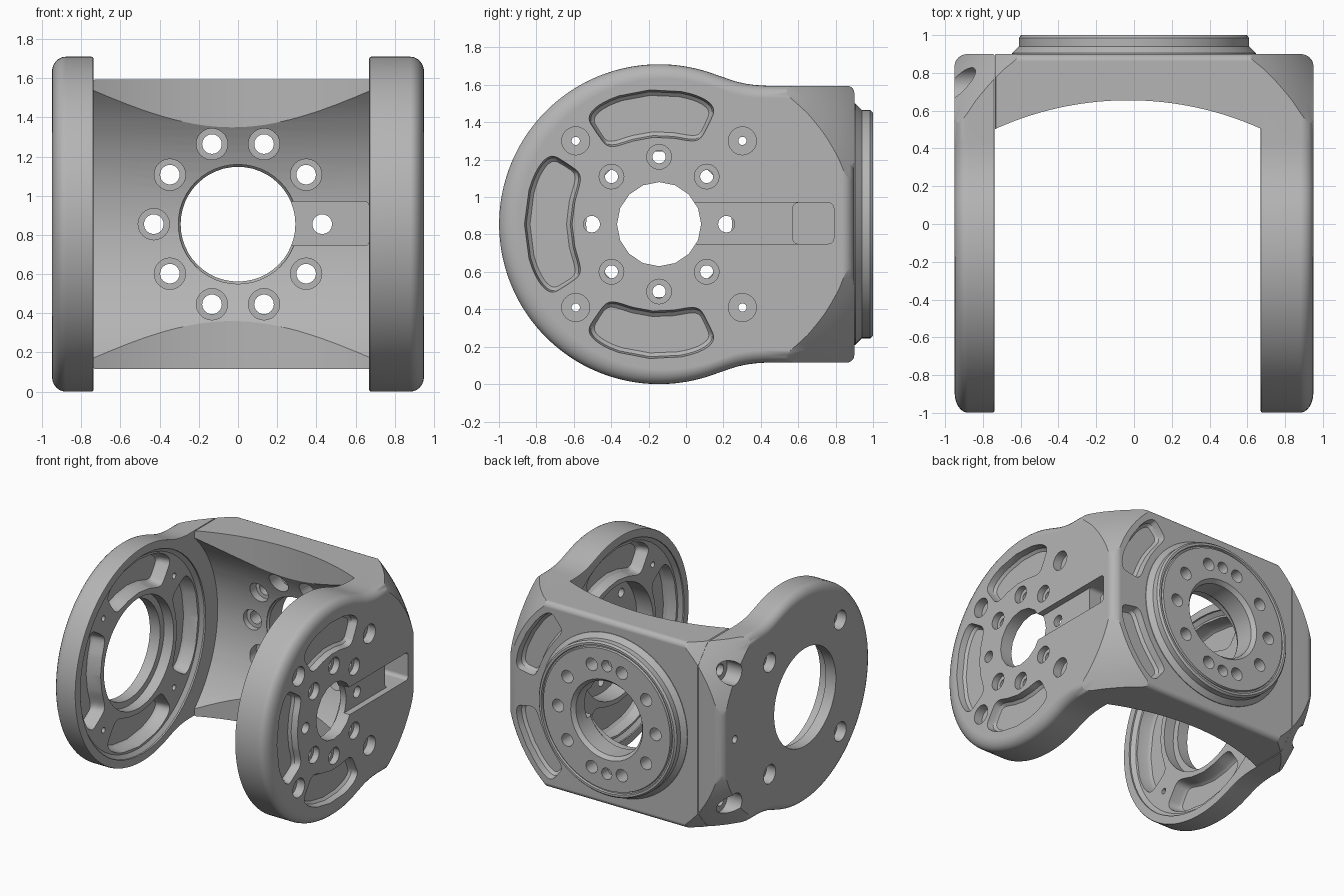
import bpy, bmesh
from math import sin, cos, pi, radians, copysign
from mathutils import Vector

if "Cube" in bpy.data.objects:
    bpy.data.objects.remove(bpy.data.objects["Cube"])

MID = 0.855            # height of both main axes
HUB = -0.144           # y of the arm hub axis
TAU = 2 * pi

grey = bpy.data.materials.new("machined_grey")
grey.use_nodes = True
grey.diffuse_color = (0.46, 0.46, 0.46, 1)
grey.node_tree.nodes["Principled BSDF"].inputs["Base Color"].default_value = grey.diffuse_color


def loft(name, rings):
    """Closed solid skinned through rings of equal length."""
    bm = bmesh.new()
    loops = [[bm.verts.new(p) for p in ring] for ring in rings]
    n = len(loops[0])
    for a, b in zip(loops, loops[1:]):
        for i in range(n):
            j = (i + 1) % n
            bm.faces.new((a[i], a[j], b[j], b[i]))
    bm.faces.new(loops[0])
    bm.faces.new(loops[-1])
    bmesh.ops.recalc_face_normals(bm, faces=bm.faces)
    mesh = bpy.data.meshes.new(name)
    bm.to_mesh(mesh)
    bm.free()
    obj = bpy.data.objects.new(name, mesh)
    bpy.context.collection.objects.link(obj)
    mesh.materials.append(grey)
    return obj


def place(axis, t, u, v):
    """Point at depth t along the axis, with u sideways and v up."""
    if axis == "X":
        return Vector((t, u, v))
    if axis == "Y":
        return Vector((u, t, v))
    return Vector((u, v, t))


def turned(name, axis, u, v, steps, segs=32):
    """Stepped round solid; steps are (radius, depth) pairs."""
    return loft(name, [[place(axis, t, u + r * cos(TAU * i / segs), v + r * sin(TAU * i / segs))
                        for i in range(segs)] for r, t in steps])


def pocket(axis, u, v, mid_angle, half_angle, r_in, r_out, mouth, floor):
    """Tapered arc-shaped pocket cutter with round corners."""
    def ring(t, shrink):
        pts = []
        for i in range(48):
            c, s = cos(TAU * i / 48), sin(TAU * i / 48)
            a = radians(mid_angle + (half_angle - 60 * shrink) * copysign(abs(c) ** 0.4, c))
            r = (r_in + r_out) / 2 + ((r_out - r_in) / 2 - shrink) * copysign(abs(s) ** 0.4, s)
            pts.append(place(axis, t, u + r * cos(a), v + r * sin(a)))
        return pts
    near = floor + (mouth - floor) * 0.15
    return loft("pocket_cutter", [ring(mouth, 0), ring(near, 0.02), ring(floor, 0.04)])


def rounded_rect(axis, t, u0, u1, v0, v1, r):
    pts = []
    for k, (u, v) in enumerate(((u1 - r, v1 - r), (u0 + r, v1 - r), (u0 + r, v0 + r), (u1 - r, v0 + r))):
        for i in range(6):
            a = (k + i / 5) * pi / 2
            pts.append(place(axis, t, u + r * cos(a), v + r * sin(a)))
    return pts


def slab(name, axis, t0, t1, *rect):
    return loft(name, [rounded_rect(axis, t, *rect) for t in (t0, t1)])


def activate(obj):
    bpy.ops.object.select_all(action="DESELECT")
    obj.select_set(True)
    bpy.context.view_layer.objects.active = obj


def cut(obj, cutters, operation="DIFFERENCE"):
    activate(obj)
    for cutter in cutters:
        mod = obj.modifiers.new("cut", "BOOLEAN")
        mod.operation = operation
        mod.solver = "EXACT"
        mod.object = cutter
        bpy.ops.object.modifier_apply(modifier=mod.name)
        bpy.data.objects.remove(cutter)


def trim_back(obj):
    """Keep what lies inside a domed turning around the flange axis."""
    dome = [(1.7, -1.3), (1.7, 0.2), (1.23, 0.42), (1.175, 0.54), (1.12, 0.65), (1.065, 0.74),
            (1.01, 0.82), (0.965, 0.875), (0.94, 0.902), (0.94, 1.1)]
    cut(obj, [turned("dome", "Y", 0, MID, dome, 128)], "INTERSECT")


def finish(obj):
    activate(obj)
    bpy.ops.object.shade_smooth_by_angle(angle=radians(32))
    mod = obj.modifiers.new("even_shading", "WEIGHTED_NORMAL")
    mod.keep_sharp = True
    bpy.ops.object.modifier_apply(modifier=mod.name)


def arm_outline():
    """Round hub blending into a square root block."""
    up = [(HUB + MID * cos(radians(a)), MID + MID * sin(radians(a))) for a in range(180, 69, -2)]
    up += [(0.23, 1.63), (0.27, 1.617), (0.32, 1.606), (0.37, 1.599), (0.43, 1.595)]
    up += [(0.86 + 0.04 * sin(i * pi / 10), 1.555 + 0.04 * cos(i * pi / 10)) for i in range(6)]
    return up + [(y, 2 * MID - z) for y, z in reversed(up[1:])]


def arm(name, outer, inner):
    """Plate with a broad rounding outside and a small one inside."""
    s = copysign(1, outer)
    steps = [(inner, 0.01), (inner + s * 0.003, 0.003), (inner + s * 0.01, 0)]
    for i in range(7):
        a = i * pi / 12
        steps.append((outer - s * 0.07 * (1 - sin(a)), 0.09 * (1 - cos(a))))
    obj = loft(name, [[(x, 0.2 + (y - 0.2) * (1 - f), MID + (z - MID) * (1 - f)) for y, z in arm_outline()]
                      for x, f in steps])
    trim_back(obj)
    return obj


def hub_bore(radius, angle, steps, segs=24):
    a = radians(angle)
    return turned("bore", "X", HUB + radius * cos(a), MID + radius * sin(a), steps, segs)


def corner_pockets():
    return [pocket("Y", 0, MID, a, 21, 0.685, 0.91, 0.96, 0.83) for a in (30, -30)]


# Drive arm on the left side
drive = arm("drive_arm", 0.95, 0.67)
tools = [turned("recess", "X", HUB, MID, [(0.79, 0.6), (0.79, 0.68), (0.76, 0.705)], 64),
         hub_bore(0, 0, [(0.45, 0.5), (0.45, 0.85)], 48),
         hub_bore(0, 0, [(0.225, 0.5), (0.225, 1.1)], 16)]
for a in range(0, 360, 45):
    if a % 180:
        tools.append(hub_bore(0.36, a, [(0.035, 0.5), (0.035, 0.9), (0.066, 0.9), (0.066, 1.1)]))
    else:
        tools.append(hub_bore(0.36, a, [(0.044, 0.5), (0.044, 1.1)]))
for a in range(45, 360, 90):
    tools.append(hub_bore(0.63, a, [(0.022, 0.5), (0.022, 0.88), (0.075, 0.88), (0.075, 1.1)]))
    tools.append(pocket("X", HUB, MID, a + 45, 35, 0.48, 0.755, 0.65, 0.8))
for a, half in ((94, 31), (180, 34), (266, 31)):
    tools.append(pocket("X", HUB, MID, a, half, 0.455, 0.73, 1.0, 0.885))
tools.append(slab("slot", "X", 0.9, 1.1, -0.1, 0.79, 0.75, 0.97, 0.03))
tools.append(slab("window", "X", 0.5, 1.1, 0.57, 0.79, 0.75, 0.97, 0.03))
cut(drive, tools + corner_pockets())

# Support plate on the right side
plate = arm("support_plate", -0.95, -0.738)
tools = [turned("recess", "X", HUB, MID, [(0.79, -0.6), (0.79, -0.75), (0.76, -0.775)], 64),
         hub_bore(0, 0, [(0.39, -1.1), (0.39, -0.86), (0.44, -0.86), (0.44, -0.6)], 48)]
for a in range(45, 360, 90):
    tools.append(hub_bore(0.63, a, [(0.022, -0.6), (0.022, -0.87), (0.075, -0.87), (0.075, -1.1)]))
    tools.append(pocket("X", HUB, MID, a + 45, 35, 0.475, 0.755, -0.72, -0.88))
for z in (-0.52, 0.52):
    tools.append(turned("bolt_bore", "X", 0.74, MID + z,
                        [(0.045, -0.76), (0.045, -0.82), (0.088, -0.82), (0.088, -1.1)]))
tools.append(turned("pin_bore", "X", 0.74, MID, [(0.03, -0.85), (0.03, -1.1)]))
cut(plate, tools)

# Bridge joining the two arms at the back
bridge = loft("bridge", [rounded_rect("X", x, 0.4, 0.9 - f, 0.115 + f, 1.595 - f, 0.04)
                         for x, f in ((-0.737, 0.006), (-0.731, 0), (0.72, 0))])
trim_back(bridge)
tools = [turned("round_clearance", "X", HUB, MID, [(0.94, -1), (0.94, 0.669)], 128),
         turned("front_scoop", "Z", -0.03, -1.055, [(1.71, -0.5), (1.71, 2.5)], 256),
         slab("cable_groove", "Y", 0.5, 0.86, 0.1, 0.668, 0.745, 0.97, 0.02)]


def flange_tools():
    """Centre bore and bolt circle shared by bridge and flange."""
    out = [turned("centre_bore", "Y", 0, MID, [(0.305, 0.6), (0.305, 0.8), (0.293, 0.815),
                                               (0.293, 0.97), (0.32, 1.002), (0.32, 1.1)], 48)]
    for i in range(10):
        a = i * TAU / 10
        out.append(turned("bolt_hole", "Y", 0.43 * cos(a), MID + 0.43 * sin(a),
                          [(0.08, 0.4), (0.08, 0.84), (0.05, 0.84), (0.05, 1.1)], 24))
    return out


cut(bridge, tools + flange_tools() + corner_pockets())

# Round mounting flange on the back
flange = turned("mounting_flange", "Y", 0, MID, [
    (0.645, 0.87), (0.645, 0.905), (0.61, 0.94), (0.61, 0.985), (0.597, 1.0), (0.58, 1.0),
    (0.575, 0.985), (0.565, 0.985), (0.56, 1.0)], 96)
pins = [turned("pin_hole", "Y", 0, MID + z, [(0.045, 0.92), (0.045, 1.1)], 24) for z in (-0.43, 0.43)]
cut(flange, flange_tools() + pins)

for part in (drive, plate, bridge, flange):
    finish(part)
